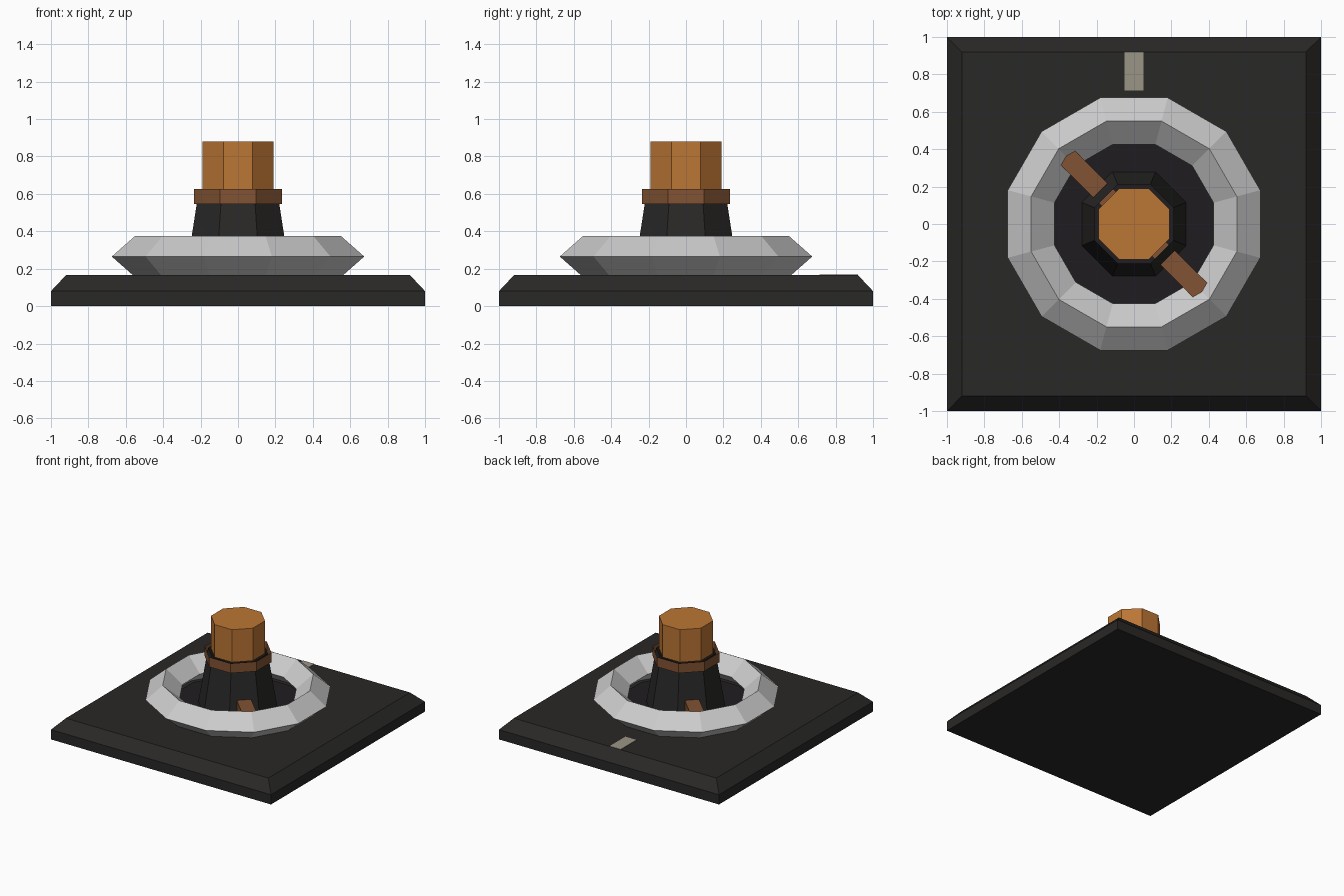
import bpy, bmesh, math

if "Cube" in bpy.data.objects:
    bpy.data.objects.remove(bpy.data.objects["Cube"])


def material(name, rgb):
    m = bpy.data.materials.new(name)
    m.diffuse_color = (*rgb, 1)
    m.use_nodes = True
    m.node_tree.nodes["Principled BSDF"].inputs["Base Color"].default_value = m.diffuse_color
    return m


black = material("black", (0.022, 0.021, 0.020))
floor_black = material("floor_black", (0.014, 0.012, 0.014))
orange = material("orange", (0.50, 0.18, 0.035))
brown = material("brown", (0.22, 0.085, 0.033))
beige = material("beige", (0.33, 0.30, 0.24))


def finish(name, bm, mat=None, recalc=True):
    if recalc:
        bmesh.ops.recalc_face_normals(bm, faces=bm.faces)
    me = bpy.data.meshes.new(name)
    bm.to_mesh(me)
    bm.free()
    ob = bpy.data.objects.new(name, me)
    bpy.context.collection.objects.link(ob)
    if mat:
        me.materials.append(mat)
    return ob


def lathe(name, profile, sides, mat=None, loop=False, caps=False):
    """Turn (flat-to-centre distance, z) points into a faceted solid, flats facing x and y."""
    bm = bmesh.new()
    k = 1 / math.cos(math.pi / sides)
    rings = []
    for r, z in profile:
        angles = [2 * math.pi * (i + 0.5) / sides for i in range(sides)]
        rings.append([bm.verts.new((r * k * math.cos(a), r * k * math.sin(a), z)) for a in angles])
    pairs = list(zip(rings, rings[1:]))
    if loop:
        pairs.append((rings[-1], rings[0]))
    for a, b in pairs:
        for i in range(sides):
            j = (i + 1) % sides
            bm.faces.new((a[i], a[j], b[j], b[i]))
    if caps:
        bm.faces.new(rings[0][::-1])
        bm.faces.new(rings[-1])
    return finish(name, bm, mat, recalc=caps or loop)


def box(name, size, centre, mat, turn=0):
    bm = bmesh.new()
    bmesh.ops.create_cube(bm, size=1)
    bmesh.ops.scale(bm, vec=size, verts=bm.verts)
    ob = finish(name, bm, mat)
    ob.location = centre
    ob.rotation_euler.z = turn
    return ob


# Square base with a chamfered top edge
lathe("base_plate", [(1, 0), (1, 0.08), (0.92, 0.165)], 4, black, caps=True)

# Raised ring with a diamond cross-section
lathe("ring", [(0.675, 0.265), (0.55, 0.375), (0.425, 0.265), (0.55, 0.155)], 12, loop=True)

# Thin dark floor inside the ring
lathe("ring_floor", [(0.5, 0.16), (0.5, 0.17)], 12, floor_black, caps=True)

# Open tapered stem, open collar around it and the knob on top
lathe("stem", [(0.28, 0.165), (0.21, 0.615)], 8, black)
lathe("collar", [(0.235, 0.545), (0.235, 0.625)], 8, brown)
lathe("knob", [(0.19, 0.612), (0.19, 0.88)], 8, orange, caps=True)

# Diagonal cross bar running through the stem into the ring
box("cross_bar", (1.06, 0.108, 0.1), (0, 0, 0.277), brown, -math.pi / 4)

# Flat position marker behind the ring
box("marker", (0.1, 0.205, 0.01), (0, 0.8175, 0.163), beige)
